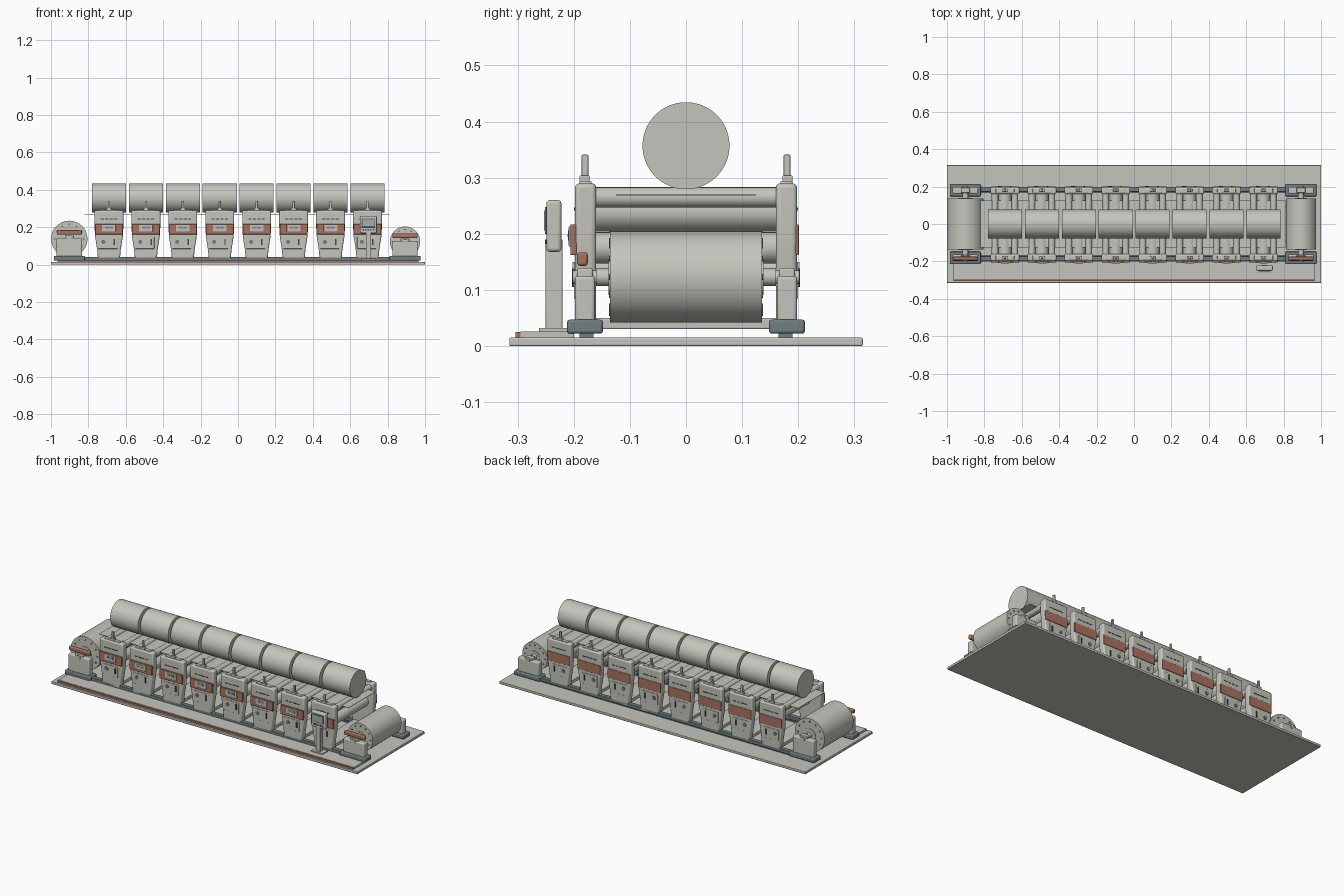
import bpy, bmesh, math
from mathutils import Matrix

cube = bpy.data.objects.get("Cube")
if cube:
    bpy.data.objects.remove(cube, do_unlink=True)


def material(name, r, g, b):
    m = bpy.data.materials.new(name)
    m.use_nodes = True
    m.diffuse_color = (r, g, b, 1)
    m.node_tree.nodes["Principled BSDF"].inputs["Base Color"].default_value = (r, g, b, 1)
    return m


GREY = material("warm light grey", 0.56, 0.56, 0.51)
SLATE = material("slate blue grey", 0.16, 0.21, 0.22)
COPPER = material("copper", 0.40, 0.17, 0.115)
DARK = material("dark grey", 0.06, 0.065, 0.065)
GLASS = material("pale screen", 0.36, 0.44, 0.46)
made = []


def finish(name, bm, mat, bevel=0.0):
    me = bpy.data.meshes.new(name)
    bmesh.ops.recalc_face_normals(bm, faces=bm.faces)
    bm.to_mesh(me)
    bm.free()
    me.materials.append(mat)
    ob = bpy.data.objects.new(name, me)
    bpy.context.collection.objects.link(ob)
    if bevel:
        mod = ob.modifiers.new("bevel", "BEVEL")
        mod.width, mod.segments, mod.limit_method = bevel, 3, "ANGLE"
    made.append(ob)
    return ob


def box(name, x, y, z, mat=GREY, bevel=0.0):
    """Box from (low, high) ranges on each axis."""
    bm = bmesh.new()
    bmesh.ops.create_cube(bm, size=1)
    for v in bm.verts:
        for i, (a, b) in enumerate((x, y, z)):
            v.co[i] = (a + b) / 2 + v.co[i] * (b - a)
    return finish(name, bm, mat, bevel)


def rod(name, centre, radius, length, axis="Y", mat=GREY, bevel=0.0, sides=40):
    bm = bmesh.new()
    turn = Matrix.Rotation(math.pi / 2, 4, "X" if axis == "Y" else "Y")
    bmesh.ops.create_cone(bm, cap_ends=True, segments=sides, radius1=radius,
                          radius2=radius, depth=length,
                          matrix=Matrix.Translation(centre) @ turn)
    return finish(name, bm, mat, bevel)


def extrude_xz(name, outline, y0, y1, mat=GREY, bevel=0.0):
    bm = bmesh.new()
    face = bm.faces.new([bm.verts.new((x, y0, z)) for x, z in outline])
    res = bmesh.ops.extrude_face_region(bm, geom=[face])
    for v in res["geom"]:
        if isinstance(v, bmesh.types.BMVert):
            v.co.y = y1
    return finish(name, bm, mat, bevel)


def mirrored(a, b, s):
    """Depth range on the side given by s."""
    return tuple(sorted((a * s, b * s)))


# Floor plate and front walkway
box("floor_plate", (-1, 1), (-0.315, 0.315), (0, 0.015), GREY, 0.003)
box("walkway", (-0.965, 0.965), (-0.295, -0.2), (0.015, 0.026))
box("walkway_edge", (-0.965, 0.965), (-0.304, -0.295), (0.015, 0.025), COPPER)

# Long rails tying the stations together
for side, s in (("front", -1), ("back", 1)):
    box(side + "_rail", (-0.83, 0.83), mirrored(0.172, 0.198, s), (0.022, 0.042), SLATE, 0.003)
    box(side + "_rail_foot", (-0.95, 0.95), mirrored(0.165, 0.19, s), (0.015, 0.023), SLATE)

# Running web
box("web_sheet", (-0.82, 0.81), (-0.125, 0.125), (0.268, 0.2705))


def station(n, cx):
    tag = "station_%d_" % n
    # Big overhead drum and a fine seam on it
    rod(tag + "drum", (cx, 0, 0.357), 0.0775, 0.182, "X", sides=64)
    # Transverse rollers
    for part, dx, z, r in (("impression_roller", 0.0, 0.24, 0.036),
                           ("left_idler", 0.053, 0.265, 0.018),
                           ("right_idler", -0.053, 0.265, 0.018),
                           ("transfer_roller", 0.02, 0.175, 0.028)):
        rod(tag + part, (cx + dx, 0, z), r, 0.33, sides=28)
    box(tag + "cross_beam", (cx - 0.05, cx + 0.05), (-0.165, 0.165), (0.03, 0.05), GREY, 0.003)
    for side, s in (("front_", -1), ("back_", 1)):
        p = tag + side
        # Side frame, narrowing to its foot
        half = [(0.058, 0.022), (0.063, 0.08), (0.074, 0.15), (0.077, 0.2), (0.077, 0.29)]
        outline = [(cx + w, z) for w, z in half] + [(cx - w, z) for w, z in reversed(half)]
        extrude_xz(p + "frame", outline, 0.16 * s, 0.198 * s, GREY, 0.008)
        # Copper band, proud on the operator side
        out = 0.206 if s < 0 else 0.201
        box(p + "band", (cx - 0.074, cx + 0.074), mirrored(0.195, out, s), (0.162, 0.217), COPPER, 0.002)
        # Small door with handle
        box(p + "door", (cx - 0.055, cx + 0.045), mirrored(0.195, 0.2, s), (0.085, 0.148), GREY, 0.001)
        box(p + "door_handle", (cx + 0.024, cx + 0.032), mirrored(0.199, 0.203, s), (0.105, 0.138), DARK)
        # Vent slots
        for k in range(4):
            vx = cx - 0.036 + k * 0.024
            box(p + "vent_%d" % k, (vx - 0.009, vx + 0.009), mirrored(0.196, 0.1995, s), (0.242, 0.247), DARK)
        # Top cap, clamp and upright pin
        box(p + "cap", (cx - 0.05, cx + 0.05), mirrored(0.168, 0.19, s), (0.286, 0.294), GREY, 0.003)
        box(p + "clamp", (cx - 0.014, cx + 0.014), mirrored(0.172, 0.19, s), (0.29, 0.304), GREY, 0.002)
        box(p + "pin", (cx - 0.006, cx + 0.006), mirrored(0.174, 0.186, s), (0.29, 0.341), GREY, 0.002)
        # Shaft knob low on the frame
        rod(p + "knob", (cx - 0.03, 0.199 * s, 0.122), 0.011, 0.008, "Y", SLATE, sides=20)
    # Operator display on the front band
    box(tag + "display", (cx - 0.037, cx + 0.037), (-0.209, -0.203), (0.177, 0.213), GREY, 0.002)
    box(tag + "display_glass", (cx - 0.022, cx + 0.022), (-0.2105, -0.208), (0.188, 0.206), GLASS)
    for k in (-1, 1):
        box(tag + "display_mark", (cx + k * 0.012 - 0.006, cx + k * 0.012 + 0.006),
            (-0.2115, -0.21), (0.195, 0.199), DARK)


for i in range(8):
    station(i + 1, -0.69 + 0.1975 * i)


def reel(tag, cx, cz, r, top):
    """End reel with its two bearing stands."""
    rod(tag + "reel", (cx, 0, cz), r, 0.27, sides=64)
    rod(tag + "reel_core", (cx, 0, cz), r * 0.4, 0.276, "Y", GREY)
    rod(tag + "shaft", (cx, 0, cz), 0.012, 0.404, "Y", GREY, sides=24)
    for side, s in (("front_", -1), ("back_", 1)):
        p = tag + side
        rod(p + "shaft_collar", (cx, 0.148 * s, cz), 0.016, 0.024, "Y", GREY, sides=24)
        box(p + "shoe", (cx - 0.083, cx + 0.083), mirrored(0.148, 0.212, s), (0.022, 0.047), SLATE, 0.005)
        box(p + "stand", (cx - 0.068, cx + 0.068), mirrored(0.162, 0.198, s), (0.04, top), GREY, 0.006)
        box(p + "bearing", (cx - 0.024, cx + 0.024), mirrored(0.166, 0.194, s), (top - 0.01, top + 0.014), GREY, 0.004)
        # Bolt circle on the reel face
        for k in range(12):
            a = k * math.tau / 12
            rod(p + "bolt_%d" % k, (cx + r * 0.8 * math.cos(a), 0.135 * s, cz + r * 0.8 * math.sin(a)),
                0.005, 0.005, "Y", SLATE, sides=10)
    # Guard bar on the operator side
    box(tag + "guard_bar", (cx - 0.067, cx + 0.067), (-0.194, -0.175), (top + 0.018, top + 0.042), COPPER, 0.005)


reel("unwind_", -0.902, 0.138, 0.097, 0.143)
reel("rewind_", 0.893, 0.123, 0.081, 0.125)

# Free-standing control console
box("console_foot", (0.66, 0.735), (-0.262, -0.21), (0.024, 0.032), GREY, 0.002)
box("console_post", (0.684, 0.712), (-0.25, -0.22), (0.026, 0.19), GREY, 0.003)
box("console_head", (0.652, 0.742), (-0.249, -0.222), (0.168, 0.26), GREY, 0.006)
box("console_bezel", (0.661, 0.733), (-0.2515, -0.247), (0.2, 0.248), SLATE, 0.001)
box("console_screen", (0.668, 0.726), (-0.253, -0.251), (0.206, 0.242), GLASS)
for k in range(5):
    kx = 0.669 + k * 0.014
    box("console_key_%d" % k, (kx - 0.004, kx + 0.004), (-0.2515, -0.248), (0.182, 0.19), DARK)

# Smooth the round parts and bevels, keeping edges crisp
bpy.ops.object.select_all(action="DESELECT")
for ob in made:
    ob.select_set(True)
bpy.context.view_layer.objects.active = made[0]
bpy.ops.object.shade_smooth_by_angle(angle=math.radians(35))
